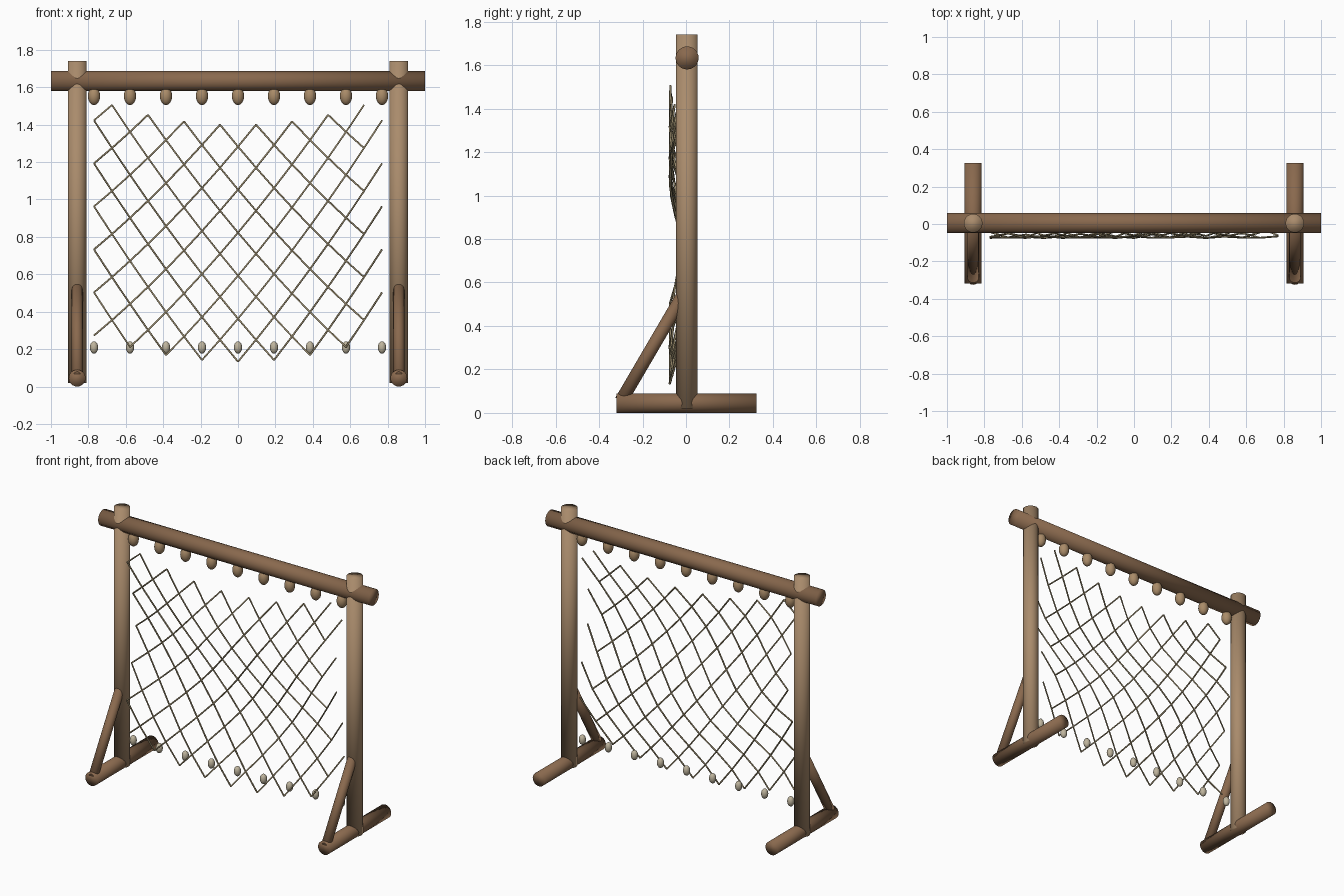
import bpy
import math
from mathutils import Vector

cube = bpy.data.objects.get("Cube")
if cube:
    bpy.data.objects.remove(cube, do_unlink=True)


def material(name, rgb):
    mat = bpy.data.materials.new(name)
    mat.use_nodes = True
    mat.diffuse_color = (*rgb, 1)
    bsdf = mat.node_tree.nodes["Principled BSDF"]
    bsdf.inputs["Base Color"].default_value = (*rgb, 1)
    bsdf.inputs["Roughness"].default_value = 0.8
    return mat


POST = material("pale wood", (0.40, 0.26, 0.15))
BEAM = material("dark wood", (0.25, 0.14, 0.075))
CORK = material("cork", (0.40, 0.26, 0.14))
STONE = material("stone", (0.52, 0.46, 0.34))
ROPE = material("twine", (0.32, 0.26, 0.15))


def pole(name, start, end, radius, mat):
    """Round timber between two points, shaded softly over its ends."""
    a, b = Vector(start), Vector(end)
    bpy.ops.mesh.primitive_cylinder_add(
        vertices=24, radius=radius, depth=(b - a).length, location=(a + b) / 2)
    obj = bpy.context.object
    obj.name = name
    obj.rotation_euler = (b - a).to_track_quat("Z", "Y").to_euler()
    obj.data.materials.append(mat)
    bpy.ops.object.shade_smooth()


def bead(name, location, width, height, mat):
    """Egg-shaped float or weight."""
    bpy.ops.mesh.primitive_uv_sphere_add(segments=16, ring_count=10, radius=1,
                                         location=location)
    obj = bpy.context.object
    obj.name = name
    obj.scale = (width, width, height)
    obj.data.materials.append(mat)
    bpy.ops.object.shade_smooth()


# Frame: cross beam, then post, foot and brace on each side
pole("cross_beam", (-1, 0.005, 1.633), (1, 0.005, 1.633), 0.053, BEAM)
for side, x in (("left", 0.86), ("right", -0.86)):
    pole(side + "_post", (x, 0.004, 0.02), (x, 0.004, 1.74), 0.05, POST)
    pole(side + "_foot", (x, -0.319, 0.045), (x, 0.325, 0.045), 0.045, BEAM)
    pole(side + "_brace", (x, -0.299, 0.055), (x, -0.011, 0.547), 0.03, BEAM)

# Floats under the beam and weights along the foot of the net
HALF = 0.77
for i in range(9):
    x = -HALF + i * HALF / 4
    bead(f"float_{i + 1}", (x, -0.003, 1.553), 0.033, 0.048, CORK)
    bead(f"weight_{i + 1}", (x, -0.006, 0.209), 0.022, 0.033, STONE)

# Net: diagonal strands through a sagging lattice with a slanting billow
COLS, ROWS = 16, 11


def knot(c, r):
    x = -HALF + 2 * HALF * c / COLS
    z = 1.398 - 0.115 * r + 0.14 * (x / HALF) ** 2
    y = -0.025 - 0.05 * math.cos(0.7 * (r - 0.3) - 0.157 * c)
    return x, y, z


curve = bpy.data.curves.new("net", "CURVE")
curve.dimensions = "3D"
curve.bevel_depth = 0.005
curve.bevel_resolution = 1
curve.use_fill_caps = True
curve.materials.append(ROPE)
for step in (1, -1):
    last = COLS - 1 if step == 1 else COLS
    entry_row = 0 if step == 1 else ROWS
    for c in range(COLS + 1):
        for r in range(ROWS + 1):
            if (c + r) % 2 == 0 or (c > 0 and r != entry_row):
                continue
            points = []
            while c + len(points) <= last and 0 <= r + step * len(points) <= ROWS:
                n = len(points)
                points.append(knot(c + n, r + step * n))
            if len(points) < 2:
                continue
            spline = curve.splines.new("POLY")
            spline.points.add(len(points) - 1)
            for p, co in zip(spline.points, points):
                p.co = (*co, 1)
net = bpy.data.objects.new("net", curve)
bpy.context.collection.objects.link(net)
